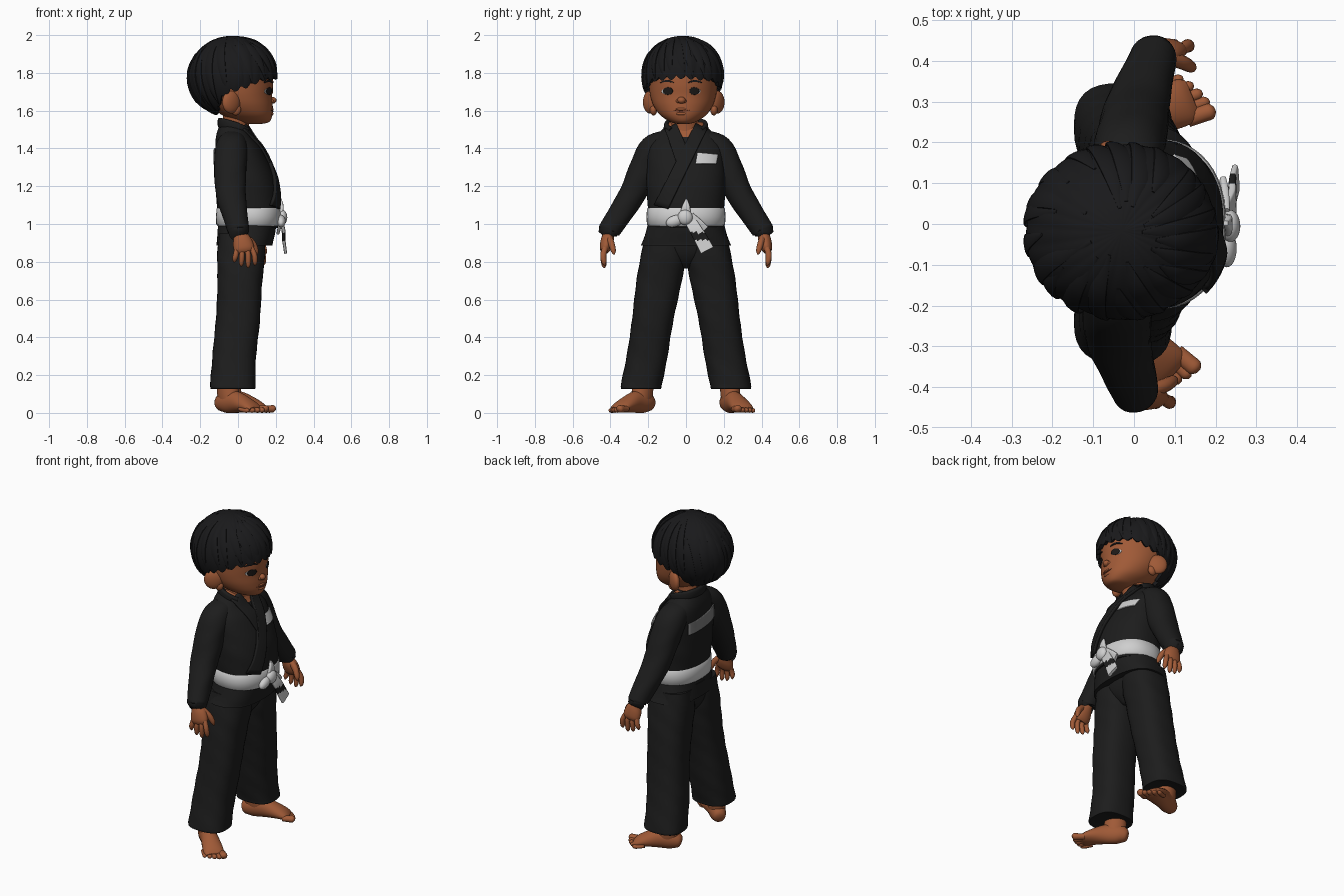
import bpy, bmesh, math, random
from math import sin, cos, pi, copysign
from mathutils import Vector, Matrix
from mathutils.bvhtree import BVHTree

if "Cube" in bpy.data.objects:
    bpy.data.objects.remove(bpy.data.objects["Cube"])

random.seed(4)


def material(name, r, g, b):
    m = bpy.data.materials.new(name)
    m.diffuse_color = (r, g, b, 1)
    m.use_nodes = True
    m.node_tree.nodes["Principled BSDF"].inputs["Base Color"].default_value = m.diffuse_color
    return m


CLOTH = material("black cloth", .012, .012, .012)
HAIR = material("black hair", .010, .010, .011)
SKIN = material("brown skin", .35, .102, .038)
LIP = material("dark lip", .17, .04, .018)
BELT = material("white belt", .62, .62, .62)
BADGE = material("grey badge", .20, .20, .20)
EYE = material("dark eye", .012, .010, .009)


def mesh(name, verts, faces, mat, mat2=None, rule=None, sharp=1.0):
    me = bpy.data.meshes.new(name)
    me.from_pydata([tuple(v) for v in verts], [], faces)
    bm = bmesh.new()
    bm.from_mesh(me)
    bmesh.ops.recalc_face_normals(bm, faces=bm.faces[:])
    bm.to_mesh(me)
    bm.free()
    me.materials.append(mat)
    if mat2:
        me.materials.append(mat2)
        for p in me.polygons:
            p.material_index = int(rule(p.center))
    me.shade_smooth()
    me.set_sharp_from_angle(angle=sharp)
    ob = bpy.data.objects.new(name, me)
    bpy.context.collection.objects.link(ob)
    return ob


def spline(rows, sub):
    out = []
    for i in range(len(rows) - 1):
        a, b, c, d = (rows[max(0, min(len(rows) - 1, i + k))] for k in (-1, 0, 1, 2))
        for k in range(sub):
            t = k / sub
            out.append([.5 * (2 * q + (r - p) * t + (2 * p - 5 * q + 4 * r - s) * t * t
                              + (3 * q - p - 3 * r + s) * t ** 3) for p, q, r, s in zip(a, b, c, d)])
    return out + [list(rows[-1])]


def loft(name, rows, mat, ref=(1, 0, 0), seg=32, p=2, sub=4, fold=0, xf=None, level=False, **kw):
    """Rows are x, y, z, radius along ref, radius across it; level keeps rings horizontal."""
    rows, ref = spline(rows, sub), Vector(ref)
    verts, faces, n = [], [], len(rows)
    for i, r in enumerate(rows):
        t = (Vector(rows[min(n - 1, i + 1)][:3]) - Vector(rows[max(0, i - 1)][:3])).normalized()
        if level:
            t = Vector((0, 0, 1))
        nv = t.cross(ref).normalized()
        u = nv.cross(t)
        for k in range(seg):
            a = 2 * pi * k / seg
            w = 1 + fold * sin(3 * a + 31 * r[2]) * sin(17 * r[2] + a)
            ca, sa = (copysign(abs(f) ** (2 / p), f) for f in (cos(a), sin(a)))
            v = Vector(r[:3]) + u * (max(r[3], .001) * ca * w) + nv * (max(r[4], .001) * sa * w)
            verts.append(xf(v) if xf else v)
    for i in range(n - 1):
        for k in range(seg):
            j = (k + 1) % seg
            faces.append((i * seg + k, i * seg + j, (i + 1) * seg + j, (i + 1) * seg + k))
    faces += [tuple(range(seg)), tuple(range((n - 1) * seg, n * seg))]
    return mesh(name, verts, faces, mat, **kw)


def ball(name, loc, rad, mat, rot=0, axis='Z'):
    bm = bmesh.new()
    m = Matrix.Translation(loc) @ Matrix.Rotation(rot, 4, axis) @ Matrix.Diagonal((*rad, 1))
    bmesh.ops.create_uvsphere(bm, u_segments=24, v_segments=14, radius=1, matrix=m)
    vs, fs = [v.co.copy() for v in bm.verts], [[v.index for v in f.verts] for f in bm.faces]
    bm.free()
    return mesh(name, vs, fs, mat)


def patch(name, f, target, mat, lift, thick, side=1, n=16):
    """Thin plate f(u, v) -> (y, z) laid on the target along x."""
    me = target.data
    tree = BVHTree.FromPolygons([v.co for v in me.vertices], [tuple(q.vertices) for q in me.polygons])
    verts = []
    for i in range(n + 1):
        for j in range(n + 1):
            y, z = f(i / n, j / n)
            hit, no, _, _ = tree.ray_cast(Vector((side * 2, y, z)), Vector((-side, 0, 0)))
            if hit is None:
                hit, no, _, _ = tree.find_nearest(Vector((0, y, z)))
            verts.append(hit + Vector((side * lift, 0, 0)))
    w = n + 1
    faces = [(i * w + j, i * w + j + 1, i * w + w + j + 1, i * w + w + j) for i in range(n) for j in range(n)]
    ob = mesh(name, verts, faces, mat)
    md = ob.modifiers.new("thickness", 'SOLIDIFY')
    md.thickness, md.offset = thick, 0
    return ob


def quad(a, b, c, d):
    a, b, c, d = map(Vector, (a, b, c, d))
    return lambda u, v: a.lerp(b, v).lerp(c.lerp(d, v), u)


def oval(y, z, ry, rz, bend=0):
    def f(u, v):
        s, t = 2 * u - 1, 2 * v - 1
        px, pz = s * math.sqrt(1 - t * t / 2), t * math.sqrt(1 - s * s / 2)
        return y + ry * px, z + rz * pz + bend * px * px
    return f


# Jacket body with bare skin at the neckline
torso = loft("jacket_body", [(.055, 0, .98, .155, .195), (.055, 0, 1.08, .165, .2), (.043, 0, 1.2, .163, .209),
             (.026, 0, 1.3, .147, .207), (.002, 0, 1.4, .122, .2), (-.02, 0, 1.46, .097, .165),
             (-.027, 0, 1.51, .076, .115), (-.03, 0, 1.54, .06, .085)], CLOTH, p=2.3, seg=64, fold=.008, sub=8,
             level=True, mat2=SKIN, rule=lambda c: c.z > 1.46 and c.x > -.02 and abs(c.y) < .03 + (c.z - 1.46) * 1.1)
loft("jacket_skirt", [(.05, 0, 1.02, .15, .195), (.045, 0, .96, .152, .212), (.035, 0, .895, .148, .238),
     (.035, 0, .885, .146, .238), (.035, 0, .89, .12, .2)], CLOTH, p=2.4, seg=48, fold=.015, level=True)
patch("under_lapel", quad((-.05, 1.53), (-.11, 1.50), (.03, 1.34), (-.04, 1.29)), torso, CLOTH, .006, .014)
patch("over_lapel", quad((.05, 1.53), (.11, 1.50), (-.165, 1.10), (-.095, 1.08)), torso, CLOTH, .010, .018)
loft("collar", [(.05, -.08, 1.49, .02, .012), (0, -.105, 1.51, .025, .013), (-.07, -.08, 1.53, .027, .013),
     (-.095, 0, 1.535, .027, .013), (-.07, .08, 1.53, .027, .013), (0, .105, 1.51, .025, .013),
     (.05, .08, 1.49, .02, .012)], CLOTH, ref=(0, 0, 1), p=3, seg=16)
patch("chest_badge", quad((.05, 1.32), (.06, 1.378), (.16, 1.318), (.17, 1.368)), torso, BELT, .005, .006)
patch("back_badge", quad((-.13, 1.33), (-.13, 1.41), (.125, 1.305), (.125, 1.375)), torso, BADGE, .005, .006, -1)

# Belt, knot and hanging ends
loft("belt", [(.055, 0, .992, .155, .19), (.055, 0, .996, .17, .207), (.055, 0, 1.08, .169, .207),
     (.055, 0, 1.086, .155, .19)], BELT, p=2.25, seg=48, sub=2, level=True)
ball("belt_knot", (.235, -.005, 1.035), (.026, .04, .04), BELT, .4, 'X')
ball("knot_loop", (.228, -.06, 1.015), (.024, .048, .03), BELT, .35, 'X')
loft("knot_tip", [(.225, -.005, 1.04, .03, .01), (.232, 0, 1.09, .022, .01), (.225, .002, 1.13, .006, .006)],
     BELT, ref=(0, 1, 0), p=4, seg=16)
loft("belt_end", [(.225, .02, 1.02, .03, .01), (.24, .05, .97, .033, .01), (.242, .08, .92, .036, .009),
     (.25, .112, .86, .038, .008)], BELT, ref=(0, 1, 0), p=5, seg=20, sub=6,
     mat2=CLOTH, rule=lambda c: .915 < c.z < .955)
loft("belt_short_end", [(.225, .02, 1.04, .025, .01), (.222, .06, 1.0, .03, .01), (.215, .095, .965, .03, .008)],
     BELT, ref=(0, 1, 0), p=5, seg=20)

# Trousers
loft("trouser_hips", [(.02, 0, .97, .13, .2), (.018, 0, .87, .12, .2), (.015, 0, .81, .1, .11),
     (.015, 0, .765, .06, .03)], CLOTH, level=True)
for s, side in ((1, "left"), (-1, "right")):
    loft(side + "_trouser_leg", [(.02, s * .11, .95, .12, .105), (.016, s * .122, .82, .126, .12),
         (.01, s * .142, .7, .12, .119), (0, s * .175, .5, .116, .111), (-.02, s * .206, .3, .116, .108),
         (-.027, s * .234, .16, .121, .108), (-.027, s * .238, .134, .121, .108), (-.027, s * .238, .127, .116, .103),
         (-.027, s * .238, .132, .09, .08)], CLOTH, p=2.5, fold=.02, sub=6, level=True)

    # Sleeves, the left arm held a little further forward
    dx = .035 if s > 0 else -.01
    loft(side + "_sleeve", [(-.025, s * .09, 1.44, .07, .06), (-.03 + dx * .4, s * .165, 1.395, .084, .082),
         (-.033 + dx * .8, s * .215, 1.3, .085, .083), (-.028 + dx, s * .28, 1.165, .08, .07),
         (-.008 + dx, s * .345, 1.06, .068, .064), (.010 + dx, s * .399, .978, .058, .059),
         (.012 + dx, s * .405, .967, .056, .058), (.012 + dx, s * .407, .963, .05, .05),
         (.011 + dx, s * .403, .97, .036, .036)], CLOTH, p=2.2, fold=.018, sub=6)

    # Hands
    def shift(v):
        return v + Vector((dx, 0, 0))
    loft(side + "_palm", [(.012, s * .395, 1.0, .03, .028), (.018, s * .408, .95, .034, .03),
         (.032, s * .418, .91, .05, .034), (.042, s * .428, .87, .054, .029), (.046, s * .432, .85, .042, .018)],
         SKIN, seg=20, xf=shift)
    for i in range(4):
        x, tip = .006 + .025 * i, (.80, .78, .772, .785)[i]
        loft(f"{side}_finger_{i + 1}", [(x, s * .428, .875, .013, .015), (x - .008 + .008 * i, s * .438, .835, .0145, .016),
             (x - .014 + .011 * i, s * .434, tip + .012, .0125, .013), (x - .015 + .011 * i, s * .43, tip - .004, .003, .003)],
             SKIN, seg=12, sub=3, xf=shift)
    loft(side + "_thumb", [(.045, s * .41, .935, .019, .018), (.085, s * .396, .9, .018, .017),
         (.105, s * .385, .86, .014, .014), (.11, s * .381, .838, .004, .004)], SKIN, seg=12, xf=shift)

    # Feet, turned outward
    yaw, ax = (.38, -.035) if s > 0 else (.74, -.045)

    def place(v):
        return Matrix.Rotation(s * yaw, 3, 'Z') @ Vector((v.x, s * v.y, v.z)) + Vector((ax, s * .238, 0))
    loft(side + "_foot", [(-.085, 0, .042, .01, .01), (-.075, 0, .045, .036, .034), (-.03, 0, .058, .058, .047),
         (.04, 0, .058, .058, .048), (.11, 0, .044, .043, .056), (.165, 0, .028, .027, .058),
         (.19, 0, .02, .012, .048)], SKIN, ref=(0, 0, 1), xf=place)
    loft(side + "_ankle", [(0, 0, .04, .06, .042), (-.01, 0, .1, .064, .05), (-.015, 0, .18, .06, .052)],
         SKIN, xf=place, seg=24, level=True)
    for i in range(5):
        y, tip, r = -.043 + .0235 * i, .232 - .002 * i - .0022 * i * i, (.021, .015, .0145, .014, .013)[i]
        loft(f"{side}_toe_{i + 1}", [(tip - .07, y, .02, r * .8, r), (tip - .03, y * 1.05, r, r * .9, r),
             (tip - .01, y * 1.08, r, r * .9, r * .95), (tip, y * 1.08, r * .9, r * .3, r * .4)],
             SKIN, ref=(0, 0, 1), seg=12, sub=3, xf=place)

    # Ears, flared to the back
    ball(side + "_ear", (-.035, -.012 + s * .178, 1.645), (.056, .026, .06), SKIN, -s * .6)
    ball(side + "_ear_lobe", (-.012, -.012 + s * .16, 1.605), (.028, .02, .03), SKIN)

# Head and neck
loft("neck", [(-.015, -.005, 1.46, .075, .08), (-.01, -.008, 1.54, .07, .074), (0, -.01, 1.62, .08, .08)],
     SKIN, level=True)
head = loft("head", [(.085, -.015, 1.53, .04, .03), (.08, -.015, 1.54, .085, .066), (.05, -.015, 1.575, .132, .12),
            (.02, -.015, 1.625, .164, .156), (0, -.015, 1.68, .181, .174), (-.015, -.015, 1.74, .2, .182),
            (-.03, -.015, 1.80, .21, .19), (-.03, -.015, 1.88, .18, .17), (-.03, -.015, 1.95, .08, .08)],
            SKIN, seg=64, sub=6, level=True)
ball("nose", (.181, -.024, 1.655), (.023, .022, .018), SKIN)
for s in (1, -1):
    ball("nostril_side", (.174, -.024 + s * .017, 1.651), (.015, .012, .012), SKIN)
    y = -.026 + s * .07
    patch("eye_white", oval(y + s * .004, 1.702, .029, .016), head, BELT, .002, .003)
    patch("iris", oval(y, 1.704, .026, .020), head, EYE, .005, .003)
    patch("eyebrow", oval(y + s * .004, 1.757, .036, .005, -.009), head, HAIR, .004, .005)
patch("mouth", oval(-.024, 1.597, .042, .003, .006), head, LIP, .002, .004)
ball("lower_lip", (.176, -.024, 1.584), (.012, .028, .009), SKIN)
ball("upper_lip", (.177, -.024, 1.608), (.012, .03, .008), SKIN)

# Hair cap with ridged locks and a jagged hem
C, R = Vector((-.03, -.018, 1.78)), (.235, .214, .216)
HEM = [(0, 1.768), (50, 1.752), (70, 1.72), (92, 1.695), (105, 1.66), (120, 1.60), (150, 1.58), (181, 1.58)]


def hem(az):
    d = abs(math.degrees((az + pi) % (2 * pi) - pi))
    for (a, p), (b, q) in zip(HEM, HEM[1:]):
        if d <= b:
            return p + (q - p) * (d - a) / (b - a)


def scalp(az, t, k=1.0):
    """Point on the hair, t = 0 at the crown and 1 at the hem."""
    th = t * math.acos(max(-.97, (hem(az) - C.z) / R[2]))
    return C + Vector((R[0] * sin(th) * cos(az), R[1] * sin(th) * sin(az), R[2] * cos(th))) * k


N, M = 160, 26
verts, faces = [], []
for i in range(M + 1):
    for k in range(N):
        az, t = 2 * pi * k / N, i / M
        ridge = abs(sin(13 * az + 2 * t)) * .012 + .012 * sin(5 * az + 3 * t)
        tooth = 1 - .06 * (1 - abs(sin(13 * az + 2))) * max(0, t - .6) / .4
        verts.append(scalp(az, max(t, .01) * tooth, 1 + ridge * min(1, 2 * t)))
for k in range(N):
    v = verts[M * N + k]
    verts.append(Vector((C.x + (v.x - C.x) * .8, C.y + (v.y - C.y) * .8, v.z + .02)))
for i in range(M + 1):
    for k in range(N):
        j = (k + 1) % N
        faces.append((i * N + k, i * N + j, (i + 1) * N + j, (i + 1) * N + k))
faces += [tuple(range(N)), tuple(range((M + 1) * N, (M + 2) * N))]
mesh("hair_cap", verts, faces, HAIR)

# Loose locks lying over the cap, with two strays at the side
for i in range(22):
    az, t0 = 2 * pi * i / 22 + random.uniform(-.1, .1), random.uniform(.1, .4)
    stray = i in (13, 14)
    rows = []
    for k, w in enumerate((.004, .022, .024, .016, .002)):
        t = t0 + (.97 - t0) * k / 4
        lift = 1.006 + (.04 * (k / 4) ** 2 if stray else .005 * sin(k))
        rows.append((*scalp(az + .08 * k, t, lift), .006 if w > .01 else .002, w))
    loft(f"hair_lock_{i + 1}", rows, HAIR, ref=Vector((cos(az), sin(az), .4)), seg=10)
